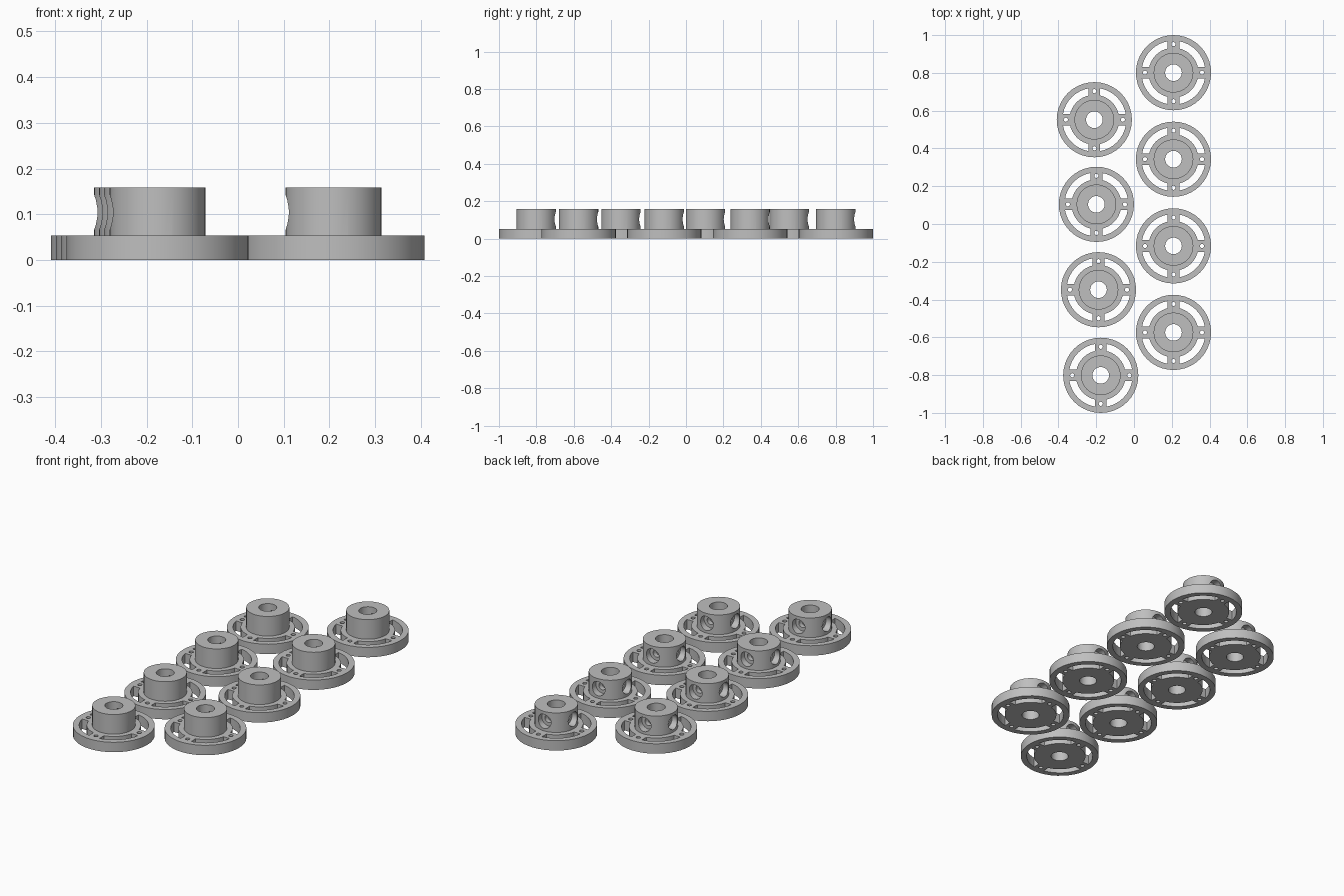
import bpy, math
from mathutils import Matrix

cube = bpy.data.objects.get("Cube")
if cube:
    bpy.data.objects.remove(cube, do_unlink=True)

grey = bpy.data.materials.new("light grey")
grey.use_nodes = True
COLOUR = (0.52, 0.52, 0.52, 1)
grey.diffuse_color = COLOUR
grey.node_tree.nodes["Principled BSDF"].inputs["Base Color"].default_value = COLOUR

RIM, RIM_INNER, DISC, HUB, BORE = 0.199, 0.169, 0.132, 0.105, 0.044
PLATE_TOP, HUB_TOP = 0.053, 0.158
SIDES = 40


def cylinder(r, z0, z1, x=0, y=0, sides=SIDES):
    bpy.ops.mesh.primitive_cylinder_add(vertices=sides, radius=r, depth=z1 - z0,
                                        location=(x, y, (z0 + z1) / 2))
    return bpy.context.object


def box(sx, sy, sz):
    bpy.ops.mesh.primitive_cube_add(size=1, location=(0, 0, sz / 2))
    ob = bpy.context.object
    ob.scale = (sx, sy, sz)
    bpy.ops.object.transform_apply(location=False, rotation=False, scale=True)
    return ob


def combine(target, other, operation):
    mod = target.modifiers.new("combine", "BOOLEAN")
    mod.operation, mod.solver, mod.object = operation, "EXACT", other
    bpy.context.view_layer.objects.active = target
    bpy.ops.object.modifier_apply(modifier=mod.name)
    bpy.data.objects.remove(other, do_unlink=True)


# Outer rim
wheel = cylinder(RIM, 0, PLATE_TOP)
combine(wheel, cylinder(RIM_INNER, -0.1, 0.2), "DIFFERENCE")

# Crossed spokes, inner disc and raised hub
spoke_length = 2 * (RIM_INNER + 0.012)
spokes = box(spoke_length, 0.062, PLATE_TOP)
combine(spokes, box(0.062, spoke_length, PLATE_TOP), "UNION")
combine(spokes, cylinder(DISC, 0, PLATE_TOP), "UNION")
combine(spokes, cylinder(HUB, 0, HUB_TOP), "UNION")
combine(wheel, spokes, "UNION")

# Centre bore and screw holes in the spokes
combine(wheel, cylinder(BORE, -0.1, 0.3), "DIFFERENCE")
for i in range(4):
    a = i * math.pi / 2
    combine(wheel, cylinder(0.011, -0.1, 0.2, 0.151 * math.cos(a), 0.151 * math.sin(a), 16),
            "DIFFERENCE")

# Two stepped side holes in the hub: a wide recess, then a narrow hole to the bore
for turn in (math.pi / 2, math.pi):
    for radius, start in ((0.038, 0.068), (0.02, 0)):
        drill = cylinder(radius, start, 0.2, sides=24)
        drill.matrix_world = (Matrix.Translation((0, 0, 0.104)) @ Matrix.Rotation(turn, 4, "Z")
                              @ Matrix.Rotation(math.pi / 2, 4, "Y")
                              @ Matrix.Translation((0, 0, (start + 0.2) / 2)))
        combine(wheel, drill, "DIFFERENCE")

wheel.data.materials.clear()
wheel.data.materials.append(grey)
for poly in wheel.data.polygons:
    poly.material_index = 0
bpy.ops.object.select_all(action="DESELECT")
wheel.select_set(True)
bpy.context.view_layer.objects.active = wheel
bpy.ops.object.transform_apply(location=True, rotation=False, scale=False)
bpy.ops.object.shade_smooth_by_angle(angle=math.radians(30))

# Two staggered columns of identical wheels
places = [(0.209, 0.801), (0.209, 0.343), (0.209, -0.116), (0.209, -0.574),
          (-0.21, 0.552), (-0.199, 0.104), (-0.188, -0.348), (-0.176, -0.801)]
for i, (x, y) in enumerate(places):
    ob = wheel if i == 0 else wheel.copy()
    if i:
        bpy.context.collection.objects.link(ob)
    ob.name = f"hub_wheel_{i + 1}"
    ob.location = (x, y, 0)
